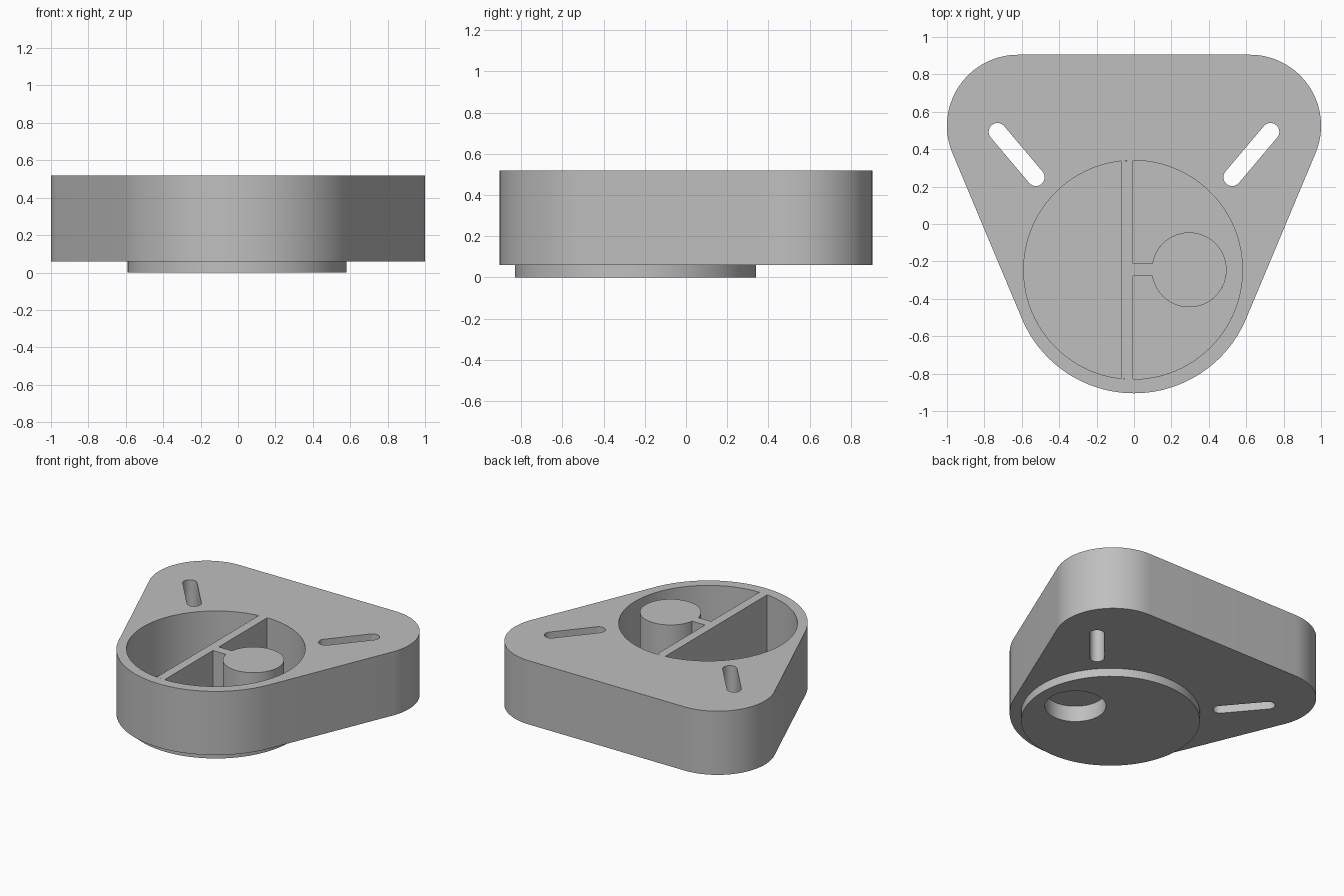
import bpy
import bmesh
from math import cos, sin, radians, atan2, degrees, sqrt, asin

cube = bpy.data.objects.get("Cube")
if cube:
    bpy.data.objects.remove(cube, do_unlink=True)

# One plain grey for the whole casting
grey = bpy.data.materials.new("plain grey")
grey.use_nodes = True
colour = (0.52, 0.52, 0.52, 1)
grey.diffuse_color = colour
grey.node_tree.nodes["Principled BSDF"].inputs["Base Color"].default_value = colour

# Heights and the shared circle of the well
BOTTOM, FLOOR, TOP = 0.06, 0.115, 0.52
WELL = (-0.005, -0.245)
WELL_R = 0.585
POST = (0.295, -0.245)
POST_R = 0.2


def arc(centre, r, start, end, n):
    """Points along an arc, both ends included, angles in degrees."""
    angles = [radians(start + (end - start) * i / n) for i in range(n + 1)]
    return [(centre[0] + r * cos(a), centre[1] + r * sin(a)) for a in angles]


def circle(centre, r, n=96):
    return arc(centre, r, 0, 360, n)[:-1]


def slot(a, b, r):
    """Round-ended slot outline between two end centres."""
    heading = degrees(atan2(b[1] - a[1], b[0] - a[0]))
    return (arc(b, r, heading - 90, heading + 90, 16)
            + arc(a, r, heading + 90, heading + 270, 16))


def extrude(name, loops, z0, z1):
    """Solid from an outer loop and optional hole loops."""
    bm = bmesh.new()
    edges = []
    for loop in loops:
        verts = [bm.verts.new((x, y, z0)) for x, y in loop]
        edges += [bm.edges.new((v, verts[i - 1])) for i, v in enumerate(verts)]
    bmesh.ops.triangle_fill(bm, use_beauty=True, use_dissolve=False,
                            edges=edges, normal=(0, 0, 1))
    new = bmesh.ops.extrude_face_region(bm, geom=bm.faces[:], use_keep_orig=True)
    raised = [g for g in new["geom"] if isinstance(g, bmesh.types.BMVert)]
    bmesh.ops.translate(bm, verts=raised, vec=(0, 0, z1 - z0))
    bmesh.ops.recalc_face_normals(bm, faces=bm.faces[:])
    mesh = bpy.data.meshes.new(name)
    bm.to_mesh(mesh)
    bm.free()
    mesh.materials.append(grey)
    obj = bpy.data.objects.new(name, mesh)
    bpy.context.collection.objects.link(obj)
    bpy.ops.object.select_all(action="DESELECT")
    obj.select_set(True)
    bpy.context.view_layer.objects.active = obj
    bpy.ops.object.shade_smooth_by_angle(angle=radians(30))
    return obj


# Rounded triangular housing with the well and two slanted slots
tilt = -22.6
outline = (arc((0.62, 0.525), 0.38, tilt, 90, 32)
           + arc((-0.62, 0.525), 0.38, 90, 180 - tilt, 32)
           + arc((0, -0.255), 0.65, 180 - tilt, 360 + tilt, 48))
slots = [slot((s * 0.525, 0.25), (s * 0.73, 0.493), 0.047) for s in (1, -1)]
extrude("housing", [outline, circle(WELL, WELL_R)] + slots, BOTTOM, TOP)

# Round floor that projects below the housing, pierced under the post
extrude("base_disc", [circle(WELL, WELL_R), circle(POST, POST_R)], 0, FLOOR)

# Divider wall, neck and round post in one profile
left, right, neck = -0.07, -0.005, 0.034
reach_l = sqrt(WELL_R ** 2 - (left - WELL[0]) ** 2)
cy = WELL[1]
gap = degrees(asin(neck / POST_R))
divider = ([(left, cy + reach_l), (left, cy - reach_l),
            (right, cy - WELL_R), (right, cy - neck)]
           + arc(POST, POST_R, gap - 180, 180 - gap, 80)
           + [(right, cy + neck), (right, cy + WELL_R)])
extrude("divider_and_post", [divider], FLOOR, TOP)

# Closing face over the floor opening is the underside of the post
